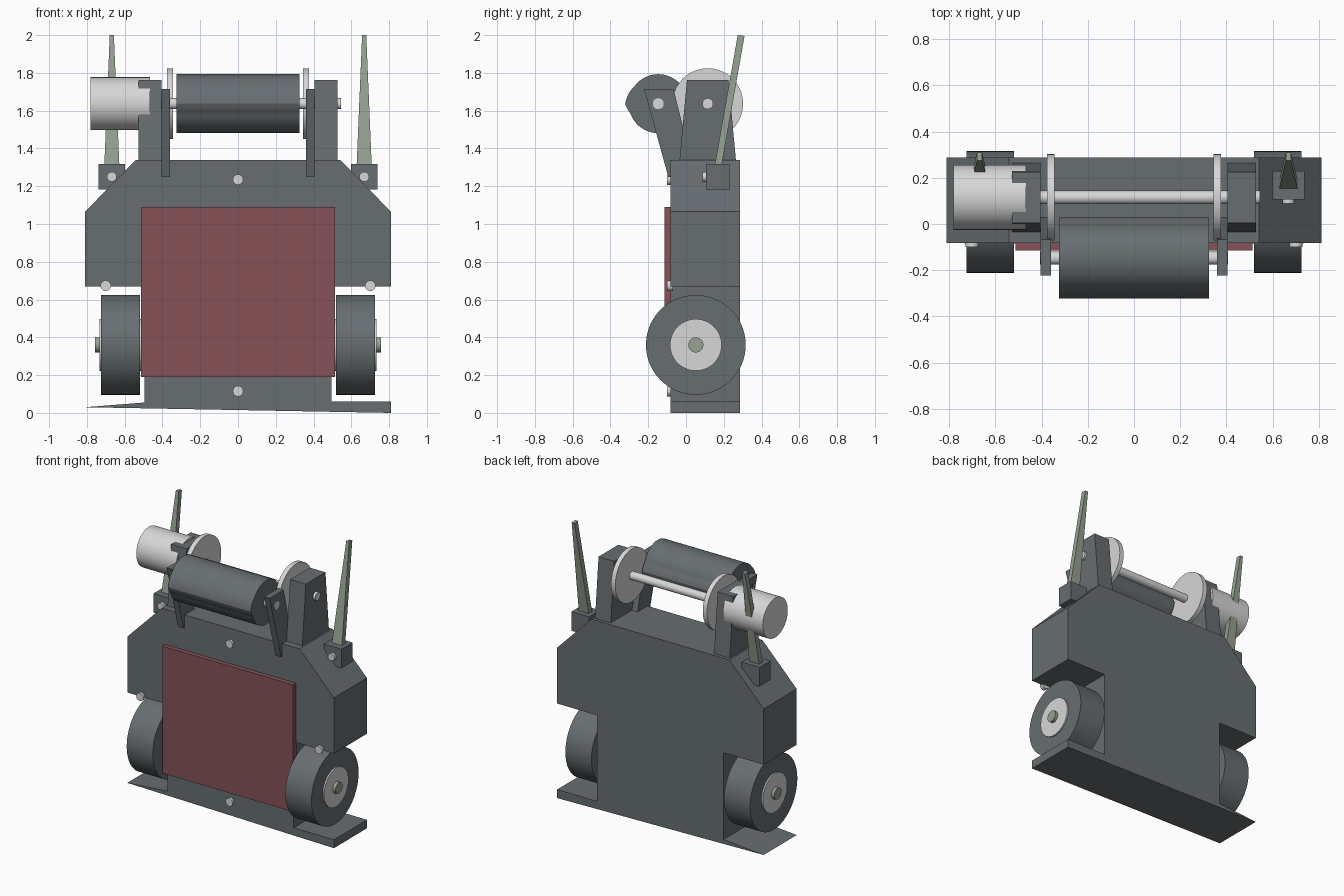
import bpy, bmesh
from math import sin, cos, pi, radians

cube = bpy.data.objects.get("Cube")
if cube:
    bpy.data.objects.remove(cube, do_unlink=True)


def material(name, color):
    mat = bpy.data.materials.new(name)
    mat.use_nodes = True
    mat.diffuse_color = (*color, 1)
    mat.node_tree.nodes["Principled BSDF"].inputs["Base Color"].default_value = (*color, 1)
    return mat


GREY = material("dark grey", (0.135, 0.155, 0.165))
LIGHT = material("light grey", (0.68, 0.68, 0.69))
RED = material("dull red", (0.24, 0.085, 0.095))
GREEN = material("grey green", (0.30, 0.36, 0.29))


def finish(name, bm, mat, smooth=False):
    bmesh.ops.recalc_face_normals(bm, faces=bm.faces)
    mesh = bpy.data.meshes.new(name)
    bm.to_mesh(mesh)
    bm.free()
    mesh.materials.append(mat)
    obj = bpy.data.objects.new(name, mesh)
    bpy.context.collection.objects.link(obj)
    if smooth:
        bpy.ops.object.select_all(action="DESELECT")
        obj.select_set(True)
        bpy.context.view_layer.objects.active = obj
        bpy.ops.object.shade_smooth_by_angle(angle=radians(25))
    return obj


def prism(name, outline, axis, start, end, mat, smooth=False):
    """Extrude an outline: (y, z) points along x, or (x, z) points along y."""
    bm = bmesh.new()
    rings = []
    for d in (start, end):
        rings.append([bm.verts.new((d, u, v) if axis == "x" else (u, d, v))
                      for u, v in outline])
    for ring in rings:
        bm.faces.new(ring)
    n = len(outline)
    for i in range(n):
        j = (i + 1) % n
        bm.faces.new((rings[0][i], rings[0][j], rings[1][j], rings[1][i]))
    return finish(name, bm, mat, smooth)


def box(name, x, y, z, mat):
    outline = [(x[0], z[0]), (x[1], z[0]), (x[1], z[1]), (x[0], z[1])]
    return prism(name, outline, "y", y[0], y[1], mat)


def rod(name, center, radius, axis, start, end, mat, sides=64):
    u, v = center
    outline = [(u + radius * cos(2 * pi * i / sides), v + radius * sin(2 * pi * i / sides))
               for i in range(sides)]
    return prism(name, outline, axis, start, end, mat, True)


# Flat body with wheel cut-outs and thin foot flanges
body = [(-0.81, 0.03), (0.81, 0), (0.81, 0.06), (0.495, 0.06), (0.495, 0.67),
        (0.81, 0.67), (0.81, 1.065), (0.54, 1.34), (-0.54, 1.34), (-0.81, 1.065),
        (-0.81, 0.67), (-0.495, 0.67), (-0.495, 0.055)]
prism("body", body, "y", -0.083, 0.287, GREY)
box("front_panel", (-0.513, 0.513), (-0.115, -0.08), (0.19, 1.09), RED)

# Front screws
for i, (x, z) in enumerate([(0, 1.235), (0, 0.115), (-0.7, 0.673), (0.7, 0.673)]):
    rod(f"front_screw_{i + 1}", (x, z), 0.028, "y", -0.1, -0.07, LIGHT, 24)

# Upper shaft and drum shaft share a height
SHAFT, DRUM = (0.115, 1.637), (-0.147, 1.637)
rod("upper_shaft", SHAFT, 0.029, "x", -0.5, 0.545, LIGHT, 32)
rod("drum_shaft", DRUM, 0.029, "x", -0.407, 0.407, LIGHT, 32)
rod("motor", SHAFT, 0.14, "x", -0.78, -0.467, LIGHT)

# Drum with two opposed shallow teeth
drum = []
for i in range(96):
    a = 2 * pi * i / 96
    t = (i % 48) / 48
    bump = 0.019 * max(0, 1 - t / 0.11, (t - 0.8) / 0.2)
    r = 0.156 + bump
    drum.append((DRUM[0] + r * cos(a), DRUM[1] + r * sin(a)))
prism("drum", drum, "x", -0.325, 0.325, GREY, True)

for side, s in (("left", 1), ("right", -1)):
    # Wheel, hub and axle
    wheel = (0.052, 0.36)
    rod(f"{side}_wheel", wheel, 0.264, "x", s * 0.52, s * 0.724, GREY, 80)
    rod(f"{side}_hub", wheel, 0.137, "x", s * 0.512, s * 0.734, LIGHT)
    rod(f"{side}_axle", wheel, 0.04, "x", s * 0.48, s * 0.756, GREEN, 32)

    # Tapered tower carrying the upper shaft
    tower = [(-0.035, 1.33), (0.265, 1.33), (0.225, 1.762), (0.005, 1.762)]
    prism(f"{side}_tower", tower, "x", s * 0.405, s * 0.528, GREY)

    # Leaning arm carrying the drum
    arm = [(-0.094, 1.25), (0.05, 1.25), (-0.066, 1.715), (-0.222, 1.715)]
    prism(f"{side}_arm", arm, "x", s * 0.36, s * 0.404, GREY)
    rod(f"{side}_disc", SHAFT, 0.187, "x", s * 0.343, s * 0.376, LIGHT, 80)

    # Antenna socket with its screw
    box(f"{side}_antenna_base", (s * 0.598, s * 0.738), (0.107, 0.23), (1.183, 1.318), GREY)
    rod(f"{side}_antenna_screw", (s * 0.668, 1.25), 0.026, "y", 0.088, 0.12, LIGHT, 24)

    # Tapering antenna blade leaning backward
    bm = bmesh.new()
    bmesh.ops.create_cube(bm, size=1)
    for v in bm.verts:
        top = v.co.z > 0
        half = 0.011 if top else 0.041
        middle = 0.292 if top else 0.165
        v.co = (s * 0.668 + 2 * v.co.x * half,
                middle + v.co.y * 0.036,
                (1.998 if top else 1.28) - v.co.y * 0.005)
    finish(f"{side}_antenna", bm, GREEN)
